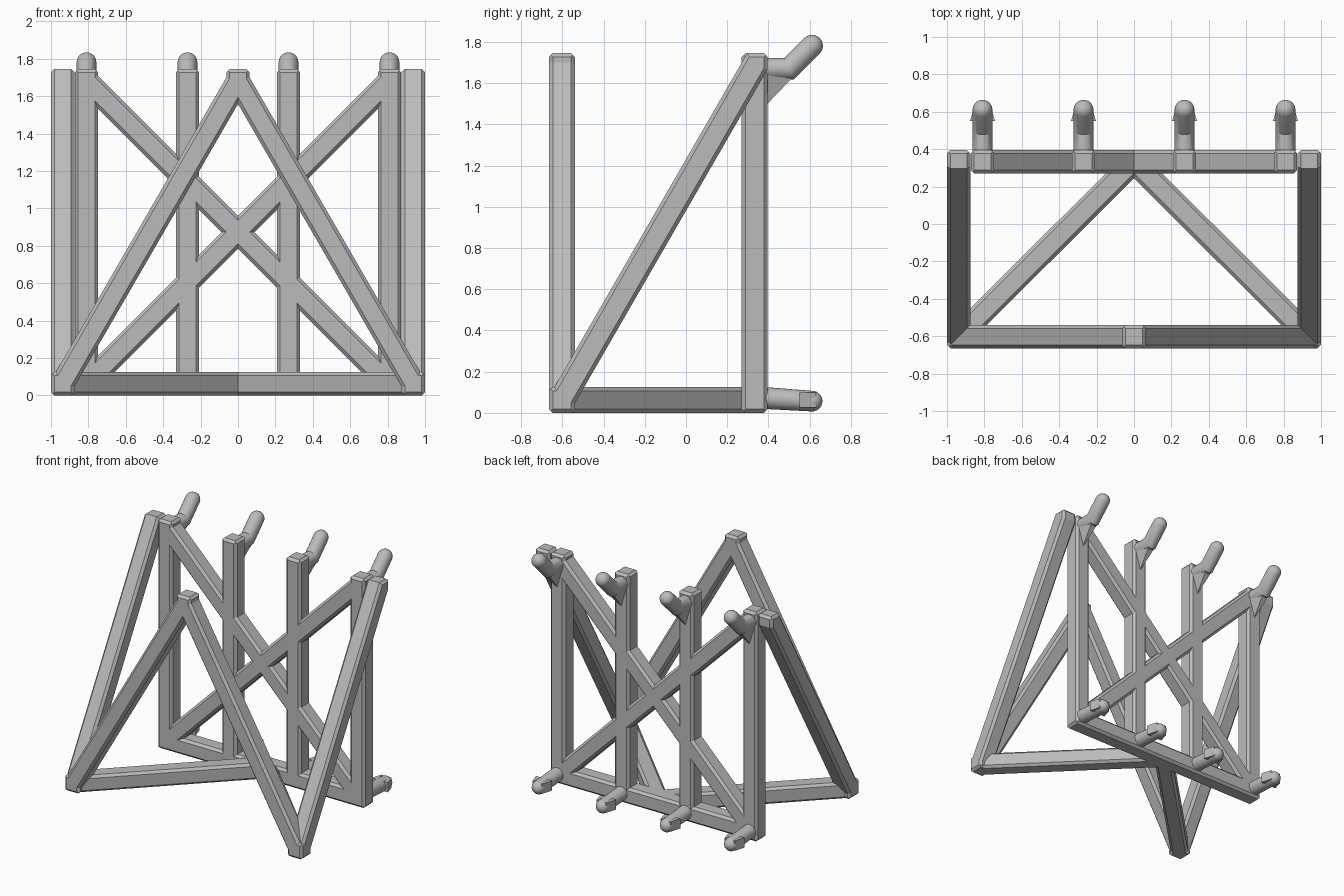
import bpy, bmesh, math
from itertools import product
from mathutils import Vector

if "Cube" in bpy.data.objects:
    bpy.data.objects.remove(bpy.data.objects["Cube"], do_unlink=True)

grey = bpy.data.materials.new("plain grey")
grey.use_nodes = True
colour = (0.5, 0.5, 0.5, 1)
grey.diffuse_color = colour
grey.node_tree.nodes["Principled BSDF"].inputs["Base Color"].default_value = colour

H = 0.0625            # half the beam width
C = 0.018             # chamfer
FRONT, BACK = -0.602, 0.333
LOW, HIGH = H, 1.683
SIDE, POST = 0.9375, 0.81


def finish(name, bm, smooth=False):
    bmesh.ops.recalc_face_normals(bm, faces=bm.faces)
    mesh = bpy.data.meshes.new(name)
    bm.to_mesh(mesh)
    bm.free()
    mesh.materials.append(grey)
    obj = bpy.data.objects.new(name, mesh)
    bpy.context.collection.objects.link(obj)
    if smooth:
        bpy.ops.object.select_all(action="DESELECT")
        obj.select_set(True)
        bpy.context.view_layer.objects.active = obj
        bpy.ops.object.shade_smooth_by_angle(angle=math.radians(35))
    return obj


def hull(bm, points):
    """Replace the mesh by the closed convex skin of the points."""
    bm.clear()
    for p in points:
        bm.verts.new(p)
    bmesh.ops.remove_doubles(bm, verts=bm.verts[:], dist=1e-4)
    bmesh.ops.convex_hull(bm, input=bm.verts[:])
    loose = [v for v in bm.verts if not v.link_faces]
    bmesh.ops.delete(bm, geom=loose, context="VERTS")
    bmesh.ops.dissolve_limit(bm, angle_limit=0.01, verts=bm.verts[:], edges=bm.edges[:])


def hull_part(name, points):
    bm = bmesh.new()
    hull(bm, points)
    return finish(name, bm)


def beam(name, p, q):
    """Square chamfered bar, trimmed by the chamfered box around its ends."""
    p, q = Vector(p), Vector(q)
    d = (q - p).normalized()
    u = next(a for a in (Vector((1, 0, 0)), Vector((0, 1, 0)), Vector((0, 0, 1)))
             if abs(a.dot(d)) < 1e-4)
    v = d.cross(u)
    mid, half = (p + q) / 2, (q - p) / 2
    half = Vector([abs(k) + H for k in half])
    planes = []
    for a, b in product((-1, 0, 1), repeat=2):
        if a or b:
            planes.append((u * a + v * b, H * (abs(a) + abs(b)) - C * abs(a * b)))
    for n in product((-1, 0, 1), repeat=3):
        size = sum(map(abs, n))
        if size in (1, 2):
            reach = sum(abs(n[i]) * half[i] for i in range(3))
            planes.append((Vector(n), reach - C * (size - 1)))
    bm = bmesh.new()
    bmesh.ops.create_cube(bm, size=6)
    for n, reach in planes:
        bmesh.ops.bisect_plane(bm, geom=bm.verts[:] + bm.edges[:] + bm.faces[:],
                               plane_co=n * (reach / n.length_squared), plane_no=n,
                               clear_outer=True, dist=1e-5)
        hull(bm, [w.co.copy() for w in bm.verts])
    bmesh.ops.translate(bm, verts=bm.verts[:], vec=mid)
    return finish(name, bm)


def tube(name, rings, segs=24):
    """Round skin through rings of (y, z, tilt, height radius, width radius)."""
    bm = bmesh.new()
    loops = []
    for y, z, tilt, ry, rx in rings:
        side = Vector((0, -math.sin(tilt), math.cos(tilt)))
        loops.append([bm.verts.new(Vector((rx * math.cos(t), y, z)) + side * ry * math.sin(t))
                      for t in (2 * math.pi * i / segs for i in range(segs))])
    for a, b in zip(loops, loops[1:]):
        for i in range(segs):
            j = (i + 1) % segs
            bm.faces.new((a[i], a[j], b[j], b[i]))
    bm.faces.new(loops[0])
    bm.faces.new(loops[-1])
    return finish(name, bm, True)


def dome(y, z, tilt, r):
    """Rings of a round tip."""
    rings = []
    for i in range(8):
        a = math.pi / 2 * i / 7.2
        s, c = r * math.sin(a), r * math.cos(a)
        rings.append((y + s * math.cos(tilt), z + s * math.sin(tilt), tilt, c, c))
    return rings


# Back frame
columns = (-POST, -POST / 3, POST / 3, POST)
for i, x in enumerate(columns, 1):
    beam(f"back_post_{i}", (x, BACK, LOW), (x, BACK, HIGH))
beam("back_bottom_rail", (-POST, BACK, LOW), (POST, BACK, LOW))

# Mirrored braces
for s, label in ((1, "left"), (-1, "right")):
    beam(f"{label}_cross_brace", (s * POST, BACK, HIGH), (-s * POST, BACK, LOW))
    beam(f"{label}_side_brace", (s * SIDE, FRONT, LOW), (s * SIDE, BACK, HIGH))
    beam(f"{label}_front_leg", (s * SIDE, FRONT, LOW), (0, FRONT, HIGH))
    beam(f"{label}_floor_brace", (s * SIDE, FRONT, LOW), (0, BACK, LOW))

# Hooks, gussets and snap pegs on the back
R = 0.053
WALL = BACK + H - 0.01
UP = math.pi / 4
for i, x in enumerate(columns, 1):
    hook = tube(f"upper_hook_{i}",
                [(WALL, 1.67, 0, R, R),
                 (0.5, 1.67, UP / 2, R / math.cos(UP / 2), R)] + dome(0.611, 1.781, UP, R))
    gusset = hull_part(f"hook_gusset_{i}",
                       [(0, WALL, 1.49), (-0.045, WALL, 1.64), (0.045, WALL, 1.64),
                        (-0.025, 0.515, 1.625), (0.025, 0.515, 1.625)])
    peg = tube(f"lower_peg_{i}",
               [(WALL, 0.072, 0, 0.053, 0.052)] + dome(0.612, 0.057, 0, 0.05))
    parts = [hook, gusset, peg]
    for s, label in ((1, "left"), (-1, "right")):
        outline = ((0.03, 0.55), (0.067, 0.55), (0.043, 0.63), (0.03, 0.63))
        parts.append(hull_part(f"peg_barb_{label}_{i}",
                               [(s * a, b, z) for a, b in outline for z in (0.025, 0.1)]))
    for part in parts:
        part.location.x = x
